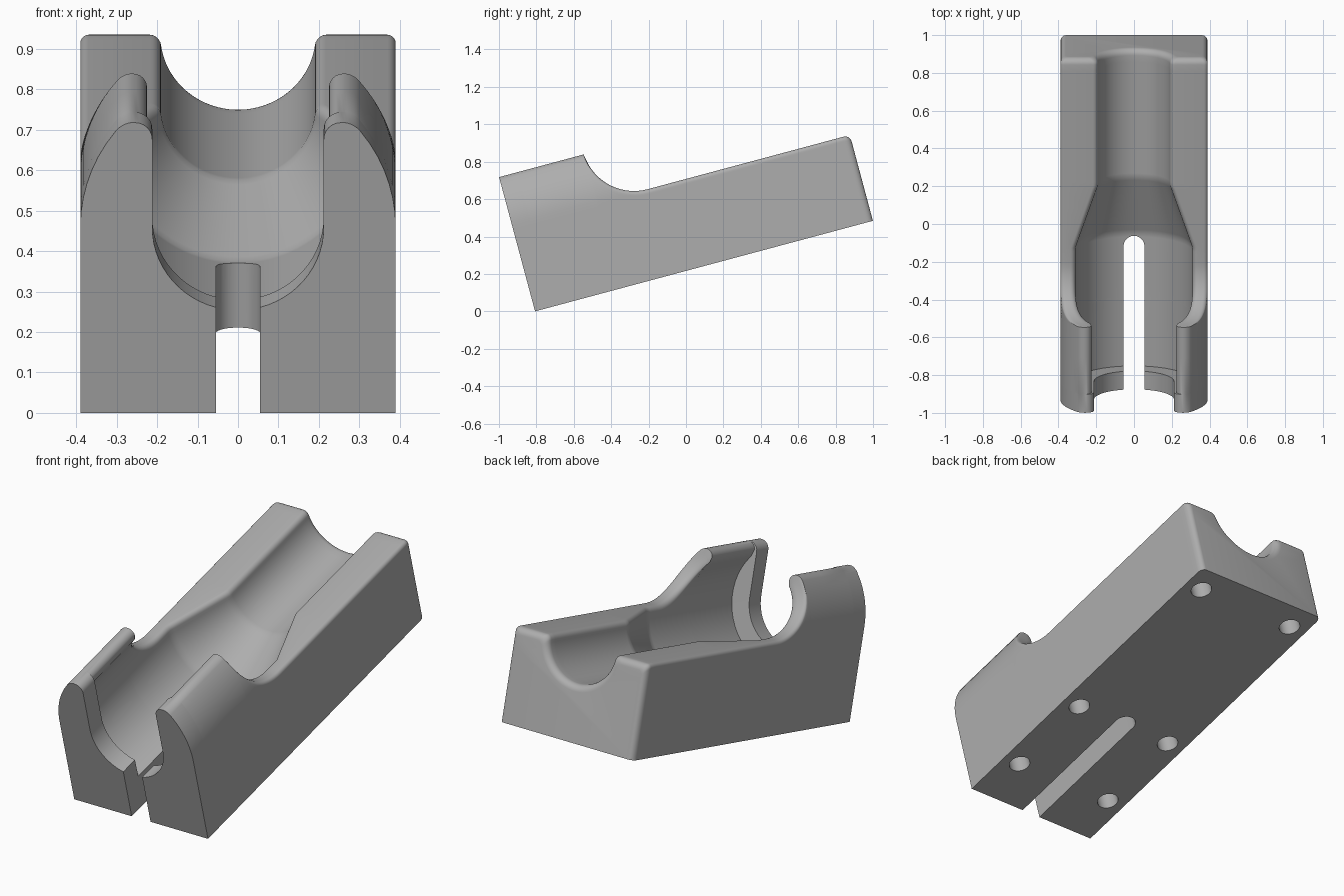
import bpy, bmesh
from math import sin, cos, pi, sqrt, radians
from mathutils import Matrix

cube = bpy.data.objects.get("Cube")
if cube:
    bpy.data.objects.remove(cube, do_unlink=True)

LENGTH, HALF_W, AXIS = 1.87, 0.39, 0.475      # block length, half width, cradle axis height
HIGH, LOW = 0.743, AXIS                       # front and rear top heights
BODY_R, NECK_R, LIP_R = 0.31, 0.192, 0.212    # cavity radii
LIP_END, TAPER_A, TAPER_B = 0.1, 0.83, 1.17
EDGE = 0.035                                  # rear edge rounding

material = bpy.data.materials.new("plain grey")
material.use_nodes = True
grey = (0.42, 0.42, 0.42, 1)
material.diffuse_color = grey
material.node_tree.nodes["Principled BSDF"].inputs["Base Color"].default_value = grey


def make_object(name, bm):
    bmesh.ops.recalc_face_normals(bm, faces=bm.faces)
    mesh = bpy.data.meshes.new(name)
    bm.to_mesh(mesh)
    bm.free()
    mesh.materials.append(material)
    obj = bpy.data.objects.new(name, mesh)
    bpy.context.collection.objects.link(obj)
    return obj


def section(h, radius, gap, half_w, rim):
    """Closed cross-section of the block with its rounded cavity."""
    def outer(v):
        return half_w if v <= AXIS else min(half_w, sqrt(HALF_W ** 2 - (v - AXIS) ** 2))

    def inner(v):
        x = sqrt(max(0, radius ** 2 - (v - AXIS) ** 2))
        return max(x, gap) if v > AXIS else x

    wall = outer(h) - inner(h)
    r_in, r_out = min(rim, wall * 0.6), min(0.02, wall * 0.3)
    half = [(half_w, 0)]
    # outer wall
    low, top = 0.38, h - r_out
    for i in range(10):
        v = low + (top - low) * i / 10
        half.append((outer(v), v))
    # rounded outer and inner rim
    for i in range(6):
        a = pi / 2 * i / 5
        v = top + r_out * sin(a)
        half.append((outer(v) - r_out * (1 - cos(a)), v))
    for i in range(7):
        a = pi / 2 * (1 - i / 6)
        v = h - r_in + r_in * sin(a)
        half.append((inner(v) + r_in * (1 - cos(a)), v))
    # cavity wall down to the centre line
    bottom, start = AXIS - radius, h - r_in
    for i in range(1, 24):
        v = bottom + (start - bottom) * (1 - cos((1 - i / 24) * pi / 2))
        half.append((inner(v), v))
    return half + [(0, bottom)] + [(-x, v) for x, v in reversed(half)]


def cavity_radius(u):
    t = min(1, max(0, (u - TAPER_A) / (TAPER_B - TAPER_A)))
    return BODY_R + (NECK_R - BODY_R) * t


# stations along the block: (position, section)
stations = [(u, section(HIGH, LIP_R, LIP_R, HALF_W, 0.045)) for u in (0, LIP_END)]
stations += [(u, section(HIGH, BODY_R, 0.225, HALF_W, 0.045)) for u in (LIP_END + 0.002, 0.3, 0.468)]
# scooped shoulder between the high front and the low rear
for i in range(1, 19):
    a = radians(3 + 87 * i / 18)
    u, h = 0.75 - 0.28 * cos(a), LOW + 0.28 * (1 - sin(a))
    stations.append((u, section(min(h, HIGH), BODY_R, 0.225, HALF_W, 0.045 - 0.02 * i / 18)))
# tapered body and neck
for u in (0.81, TAPER_A, 0.85, 0.95, 1.05, 1.15, TAPER_B, 1.19, 1.4, 1.6, 1.8):
    stations.append((u, section(LOW, cavity_radius(u), 0, HALF_W, 0.025)))
# rounded rear edge
for i in range(7):
    a = pi / 2 * i / 6
    inset = EDGE * (1 - cos(a))
    stations.append((LENGTH - EDGE + EDGE * sin(a),
                     section(LOW - inset, NECK_R + inset, 0, HALF_W - inset * 0.8, 0.025)))

# cradle block lofted through the stations
bm = bmesh.new()
rings = [[bm.verts.new((x, u, v)) for x, v in pts] for u, pts in stations]
for a, b in zip(rings, rings[1:]):
    for i in range(len(a)):
        j = (i + 1) % len(a)
        bm.faces.new((a[i], a[j], b[j], b[i]))
bm.faces.new(rings[0])
bm.faces.new(rings[-1])
block = make_object("cradle_block", bm)

# cutter: front slot with a round end, and blind holes in the base
bm = bmesh.new()
SLOT = 0.055
outline = [(SLOT, -0.2)]
outline += [(SLOT * cos(pi * i / 20), 0.76 + SLOT * sin(pi * i / 20)) for i in range(21)]
outline.append((-SLOT, -0.2))
face = bm.faces.new([bm.verts.new((x, u, -0.3)) for x, u in outline])
grown = bmesh.ops.extrude_face_region(bm, geom=[face])
bmesh.ops.translate(bm, vec=(0, 0, 1.5),
                    verts=[g for g in grown["geom"] if isinstance(g, bmesh.types.BMVert)])
for u in (0.265, 0.75, 1.74):
    for x in (-0.29, 0.29):
        bmesh.ops.create_cone(bm, cap_ends=True, segments=32, radius1=0.053, radius2=0.053,
                              depth=0.2, matrix=Matrix.Translation((x, u, 0)))
cutter = make_object("slot_and_hole_cutter", bm)
cutter.hide_render = True

cut = block.modifiers.new("cut", "BOOLEAN")
cut.operation, cut.solver, cut.object = "DIFFERENCE", "EXACT", cutter
bpy.ops.object.select_all(action="DESELECT")
block.select_set(True)
bpy.context.view_layer.objects.active = block
bpy.ops.object.modifier_apply(modifier=cut.name)
bpy.data.objects.remove(cutter, do_unlink=True)

# tilt the block onto its front bottom edge
block.data.transform(Matrix.Translation((0, -0.807, 0)) @ Matrix.Rotation(radians(15), 4, "X"))
bpy.ops.object.shade_smooth_by_angle(angle=radians(30))
